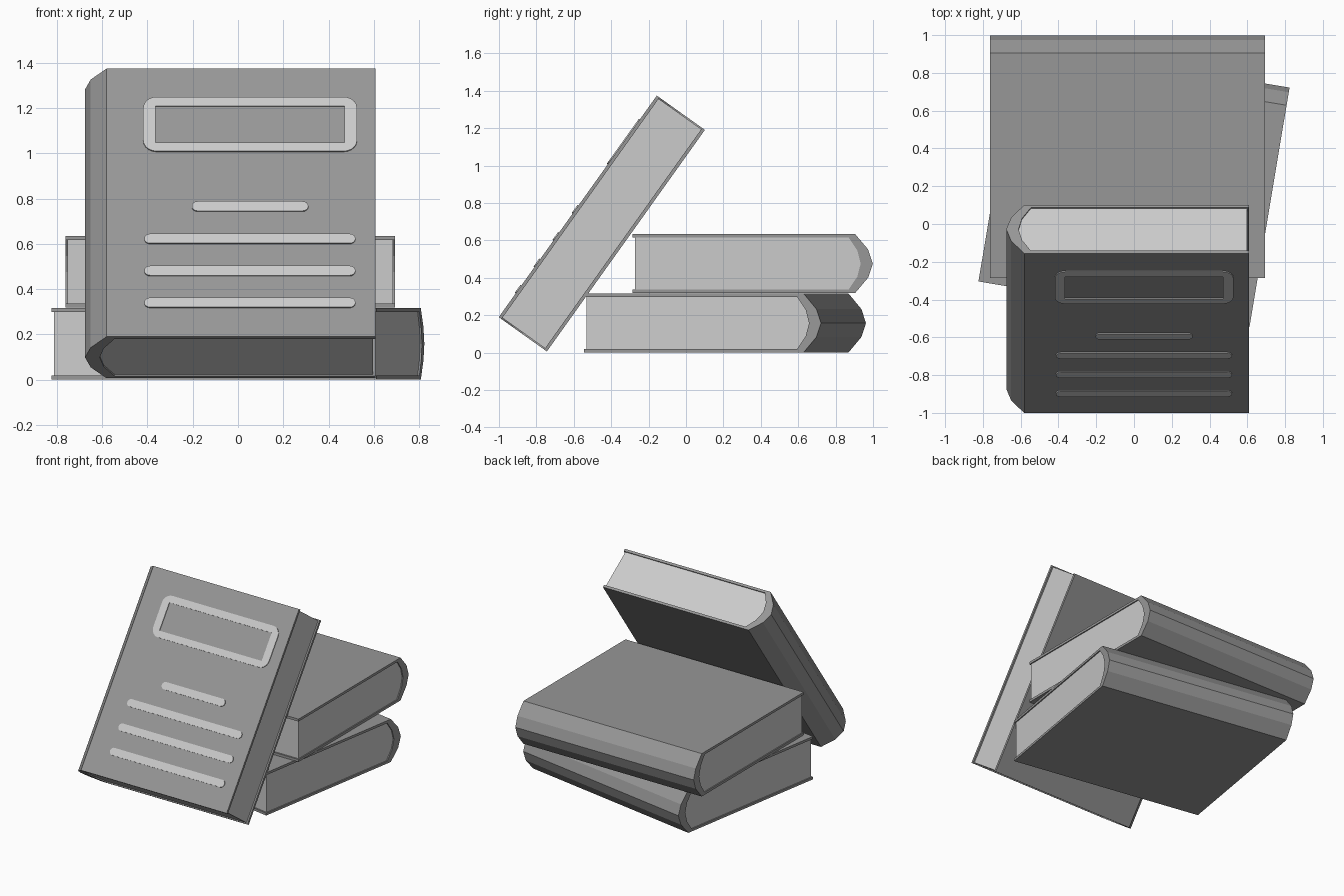
import bpy
from math import radians, cos, sin, pi
from mathutils import Matrix

if "Cube" in bpy.data.objects:
    bpy.data.objects.remove(bpy.data.objects["Cube"])

LENGTH, HALF_W, HALF_T = 1.455, 0.642, 0.158   # book height, half width, half thickness
BOARD = 0.018

# darker grey for the covers; pages and decoration stay default
cover_grey = bpy.data.materials.new("cover_grey")
cover_grey.diffuse_color = (0.31, 0.31, 0.31, 1)
cover_grey.use_nodes = True
cover_grey.node_tree.nodes["Principled BSDF"].inputs["Base Color"].default_value = cover_grey.diffuse_color


def slab(name, verts, faces, thickness, matrix, material=None):
    """Flat outline thickened symmetrically on both sides."""
    mesh = bpy.data.meshes.new(name)
    mesh.from_pydata(verts, [], faces)
    if material:
        mesh.materials.append(material)
    obj = bpy.data.objects.new(name, mesh)
    bpy.context.collection.objects.link(obj)
    obj.matrix_world = matrix
    mod = obj.modifiers.new("thickness", 'SOLIDIFY')
    mod.thickness = thickness
    mod.offset = 0
    return obj


def mirrored(half):
    """Complete a profile from its upper half, which ends on the centre line."""
    return half + [(x, -z) for x, z in reversed(half[:-1])]


def book(name, matrix):
    inner_t = HALF_T - BOARD
    outer = mirrored([(HALF_W, HALF_T), (-HALF_W + 0.095, HALF_T),
                      (-HALF_W + 0.025, 0.075), (-HALF_W, 0)])

    def lining(edge):
        return mirrored([(edge, inner_t), (-HALF_W + 0.13, inner_t),
                         (-HALF_W + 0.083, 0.07), (-HALF_W + 0.065, 0)])
    # cover: two boards joined by a faceted spine
    cover = outer + lining(HALF_W)[::-1]
    pages = lining(HALF_W - 0.011)
    for part, prof, length, mat in (("cover", cover, LENGTH, cover_grey),
                                    ("pages", pages, LENGTH - 0.016, None)):
        slab(f"{name}_{part}", [(x, 0, z) for x, z in prof],
             [list(range(len(prof)))], length, matrix, mat)


def rounded(x0, x1, y0, y1, r, n):
    """Rounded rectangle, n segments per corner, counter-clockwise."""
    pts = []
    for k, (cx, cy) in enumerate([(x1 - r, y1 - r), (x0 + r, y1 - r),
                                  (x0 + r, y0 + r), (x1 - r, y0 + r)]):
        for i in range(n + 1):
            a = pi / 2 * (k + i / n)
            pts.append((cx + r * cos(a), cy + r * sin(a)))
    return pts


# lower book, turned slightly; upper book on top; third book leaning
lower = Matrix.Translation((0, 0.209, HALF_T)) @ Matrix.Rotation(radians(-99.5), 4, 'Z')
upper = Matrix.Translation((-0.034, 0.357, 3 * HALF_T + 0.002)) @ Matrix.Rotation(radians(-90), 4, 'Z')
lean = Matrix.Translation((-0.034, -0.45, 0.69)) @ Matrix.Rotation(radians(54.5), 4, 'X')
book("lower_book", lower)
book("upper_book", upper)
book("leaning_book", lean)

# slightly raised decoration on the leaning book's front cover
RAISE = 0.012
z = HALF_T
top = LENGTH / 2

# title frame: rounded outside, square opening
n = 5
outer = rounded(-0.385, 0.56, top - 0.452, top - 0.157, 0.06, n)
inner = [(0.505, top - 0.206), (-0.33, top - 0.206), (-0.33, top - 0.406), (0.505, top - 0.406)]
count = len(outer)
faces = []
for i in range(count):
    j = (i + 1) % count
    a, b = count + i // (n + 1), count + j // (n + 1)
    faces.append([i, j, a] if a == b else [i, j, b, a])
slab("title_frame", [(x, y, z) for x, y in outer + inner], faces, RAISE, lean)

# pill-shaped bars
for k, (x0, x1, s) in enumerate([(-0.17, 0.345, 0.75), (-0.38, 0.553, 0.926),
                                 (-0.38, 0.553, 1.1), (-0.38, 0.553, 1.273)]):
    pts = rounded(x0, x1, top - s - 0.026, top - s + 0.026, 0.0255, 4)
    slab(f"cover_bar_{k + 1}", [(x, y, z) for x, y in pts], [list(range(len(pts)))], RAISE, lean)
